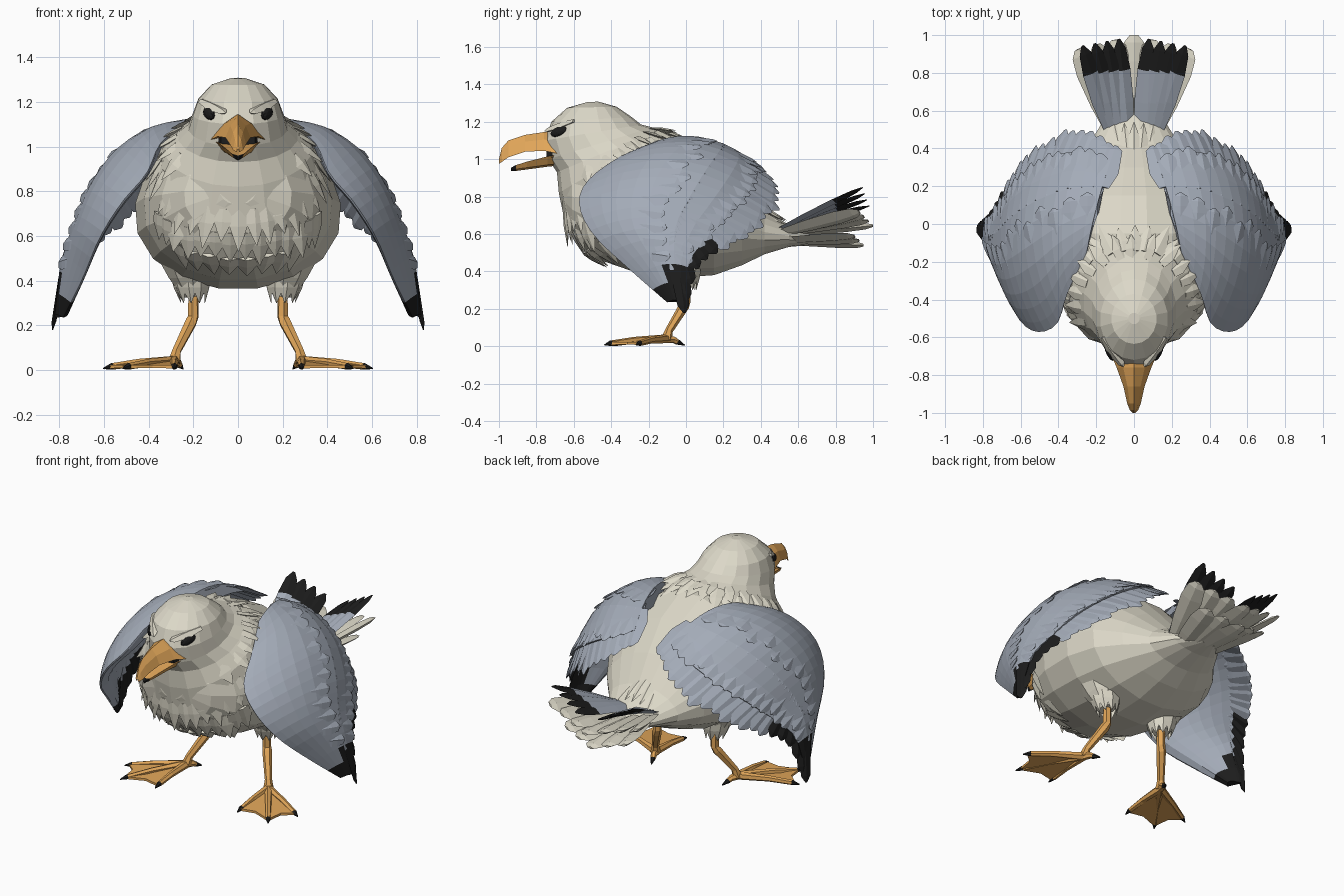
import bpy, bmesh, math, random
from mathutils import Vector as V
from mathutils.bvhtree import BVHTree

if "Cube" in bpy.data.objects:
    bpy.data.objects.remove(bpy.data.objects["Cube"])
random.seed(4)
PI, sin, cos = math.pi, math.sin, math.cos

def material(name, rgb):
    m = bpy.data.materials.new(name)
    m.diffuse_color = (*rgb, 1)
    m.use_nodes = True
    m.node_tree.nodes["Principled BSDF"].inputs["Base Color"].default_value = m.diffuse_color
    return m
WHITE = material("cream white", (0.72, 0.69, 0.58))
GREY = material("slate grey", (0.37, 0.41, 0.48))
BLACK = material("black", (0.012, 0.012, 0.012))
ORANGE = material("orange", (0.75, 0.38, 0.10))

def make(name, bm, mats, mirror=False):
    bmesh.ops.recalc_face_normals(bm, faces=bm.faces)
    me = bpy.data.meshes.new(name)
    bm.to_mesh(me)
    ob = bpy.data.objects.new(name, me)
    bpy.context.collection.objects.link(ob)
    for m in mats:
        me.materials.append(m)
    if mirror:
        ob.modifiers.new("mirror", 'MIRROR').use_mirror_merge = False

def loft(bm, rings, mat=lambda i: 0):
    """Skin closed rings of points and cap both ends."""
    vs = [[bm.verts.new(p) for p in r] for r in rings]
    n = len(vs[0])
    for i in range(len(vs) - 1):
        for j in range(n):
            k = (j + 1) % n
            bm.faces.new((vs[i][j], vs[i][k], vs[i + 1][k], vs[i + 1][j])).material_index = mat(i)
    bm.faces.new(vs[0][::-1]).material_index = mat(0)
    bm.faces.new(vs[-1]).material_index = mat(len(vs) - 2)

BLADE = ((0, .6), (.35, 1), (.6, 1), (.9, .7), (1, .15))
SPIKE = ((0, .9), (.4, 1), (.7, .55), (1, .04))
ROUND = ((0, .4), (.4, .85), (.75, 1), (.93, .8), (1, .35))

def feather(bm, base, tip, nrm, w, tip_m=0, shape=BLADE, th=0.012, tf=None):
    """Blade with a diamond cross-section; tf moves the colour border."""
    base, tip = V(base), V(tip)
    d = tip - base
    side = d.cross(V(nrm)).normalized()
    n = side.cross(d).normalized() * th
    rings = []
    for i, (t, k) in enumerate(shape):
        c, s, h = base + d * (tf if tf and i == 2 else t), side * w * k, n * k
        rings.append([c + s, c + h, c - s, c - h])
    loft(bm, rings, lambda i: tip_m if i >= 2 else 0)

def tube(bm, pts, radii, sides=6, mat=lambda i: 0):
    """Tapered tube along points."""
    pts = [V(p) for p in pts]
    rings = []
    for i, p in enumerate(pts):
        d = (pts[min(i + 1, len(pts) - 1)] - pts[max(i - 1, 0)]).normalized()
        a = d.cross(V((0.3, 1, 0.2))).normalized()
        b = d.cross(a)
        rings.append([p + (a * cos(2 * PI * j / sides) + b * sin(2 * PI * j / sides)) * radii[i] for j in range(sides)])
    loft(bm, rings, mat)

# Body: egg-shaped sections along y (y, bottom, top, half width)
bm = bmesh.new()
loft(bm, [[(w * cos(a) * (1 - .12 * sin(a)), y, (zb + zt) / 2 + (zt - zb) / 2 * sin(a))
           for a in (2 * PI * j / 18 for j in range(18))]
          for y, zb, zt, w in ((-.66, .74, .88, .08), (-.61, .60, 1.0, .24), (-.5, .47, 1.10, .34),
                               (-.3, .40, 1.14, .42), (-.05, .36, 1.13, .46), (.15, .375, 1.04, .43),
                               (.3, .43, .88, .34), (.42, .49, .73, .24), (.55, .53, .65, .16), (.66, .54, .60, .07))])
bmesh.ops.recalc_face_normals(bm, faces=bm.faces)
bm.normal_update()
body_tree = BVHTree.FromBMesh(bm)
make("body", bm, [WHITE])

# Head and neck cowl: tilted rings given by front (y, z), back (y, z), half width
COWL = (((-.53, 1.305), (-.47, 1.308), .03), ((-.635, 1.275), (-.37, 1.28), .12),
        ((-.72, 1.2), (-.29, 1.225), .18), ((-.755, 1.1), (-.24, 1.185), .205),
        ((-.735, 1.0), (-.18, 1.17), .225), ((-.69, .93), (-.14, 1.16), .27),
        ((-.68, .82), (-.11, 1.155), .33), ((-.645, .65), (-.08, 1.14), .37))

def ring_point(r, a):
    (fy, fz), (by, bz), w = r
    c = cos(a) / 2
    return V((w * sin(a), (fy + by) / 2 + (fy - by) * c, (fz + bz) / 2 + (fz - bz) * c))
bm = bmesh.new()
loft(bm, [[ring_point(r, 2 * PI * j / 18) for j in range(18)] for r in COWL])
make("head_and_neck", bm, [WHITE])

# Ragged ruff feathers round the cowl edge and on the breast
bm = bmesh.new()
for idx, n, ln in ((6, 22, .06), (7, 34, .10)):
    for j in range(n):
        a = 2 * PI * (j + random.uniform(-.2, .2)) / n
        if idx == 6 and cos(a) > .5:
            continue
        p, q = ring_point(COWL[idx], a), ring_point(COWL[idx - 1], a)
        d = (p - q).normalized()
        out = (p - (ring_point(COWL[idx], 0) + ring_point(COWL[idx], PI)) / 2).normalized()
        feather(bm, p - d * .06 - out * .012, p + d * ln * random.uniform(.6, 1.2) + out * .014, out, .04, shape=SPIKE)
for r, lim, n in ((((-.58, .55), (-.05, .85), .40), 1.1, 14), (((-.48, .47), (0, .7), .40), .7, 8)):
    for j in range(n):
        p, nor, _, _ = body_tree.find_nearest(ring_point(r, -lim + 2 * lim * j / (n - 1)))
        d = V((0, .45, -1))
        d = (d - nor * d.dot(nor)).normalized()
        feather(bm, p - d * .07 - nor * .008, p + d * random.uniform(.05, .10) + nor * .025, nor, .045, shape=SPIKE)
# upper tail coverts
for i in range(-3, 4):
    feather(bm, (.035 * i, .38, .755 - .008 * i * i), (.052 * i, .54 - .006 * abs(i), .672 - .005 * i * i),
            (.1 * i, .5, 1), .035, shape=SPIKE)
make("ruff_feathers", bm, [WHITE])

# Eyes and frowning brows
bm = bmesh.new()
bmesh.ops.create_icosphere(bm, subdivisions=2, radius=1)
for v in bm.verts:
    x, y, z = v.co
    v.co = V((.13 + x * .02 + y * .018, -.68 + y * .045, 1.148 + z * .027 + y * .012))
make("eye", bm, [BLACK], True)
bm = bmesh.new()
feather(bm, (.165, -.60, 1.205), (.055, -.755, 1.15), (.4, -.3, 1), .028, th=.016)
make("brow", bm, [WHITE], True)

# Beak halves: sections (y, bottom, top, half width)
bm = bmesh.new()
loft(bm, [[(-w, y, b), (-w * .62, y, b + (t - b) * .6), (0, y, t), (w * .62, y, b + (t - b) * .6),
           (w, y, b), (0, y, b + .015)]
          for y, b, t, w in ((-.66, 1.025, 1.14, .135), (-.76, 1.045, 1.145, .092), (-.86, 1.04, 1.13, .056),
                             (-.95, 1.01, 1.10, .036), (-.985, .985, 1.06, .022), (-1.0, .975, 1.0, .006))])
make("upper_beak", bm, [ORANGE])
bm = bmesh.new()
loft(bm, [[(-w, y, t), (-w * .6, y, b + .01), (0, y, b), (w * .6, y, b + .01), (w, y, t), (0, y, t - .008)]
          for y, b, t, w in ((-.64, .97, 1.03, .125), (-.74, .96, 1.015, .085), (-.85, .945, .987, .05),
                             (-.91, .937, .968, .028), (-.935, .938, .955, .008))], lambda i: int(i == 3))
make("lower_beak", bm, [ORANGE, BLACK])
bm = bmesh.new()
loft(bm, [[(-w, y, 1.01), (w, y, 1.01), (w, y, 1.045), (-w, y, 1.045)] for y, w in ((-.66, .11), (-.745, .075))])
make("mouth_inside", bm, [BLACK])

# Wing surface: rows from shoulder to tip (leading, middle, trailing point)
ROWS = [[V(p) for p in r] for r in (
    ((.25, -.15, 1.10), (.19, .12, 1.11), (.10, .40, .96)), ((.35, -.36, 1.01), (.38, .07, 1.08), (.24, .48, .86)),
    ((.41, -.53, .88), (.55, -.02, .98), (.40, .46, .75)), ((.52, -.57, .75), (.665, -.10, .83), (.56, .36, .65)),
    ((.62, -.49, .59), (.735, -.15, .66), (.67, .22, .55)), ((.70, -.29, .40), (.79, -.11, .47), (.765, .06, .43)),
    ((.80, -.06, .20), (.82, -.04, .20), (.83, -.01, .18)))]

def spline(p, f):
    i = max(0, min(int(f), len(p) - 2))
    t = f - i
    a, b, c, d = p[max(i - 1, 0)], p[i], p[i + 1], p[min(i + 2, len(p) - 1)]
    return (b * 2 + (c - a) * t + (a * 2 - b * 5 + c * 4 - d) * t * t + (b * 3 - a - c * 3 + d) * t ** 3) * .5

def wing(v, u):
    L, M, T = (spline([r[k] for r in ROWS], v * 6) for k in range(3))
    return L * (1 - u) ** 2 + (M * 2 - (L + T) * .5) * 2 * u * (1 - u) + T * u * u

def wing_normal(v, u):
    v = min(max(v, .02), .92)
    n = (wing(v, u + .02) - wing(v, u - .02)).cross(wing(v + .02, u) - wing(v - .02, u)).normalized()
    return n if n.dot(V((1, 0, .8))) > 0 else -n

bm = bmesh.new()
rings = []
for i in range(19):
    v = .96 * i / 18
    us = [.88 * (k / 9) ** 1.3 for k in range(10)]
    rings.append([wing(v, u) for u in us] + [wing(v, u) - wing_normal(v, u) * (.01 + (1 - .75 * v) * .095 * sin(
        PI * (u / .88) ** .45)) for u in us[::-1]])
loft(bm, rings)
for f in bm.faces:
    c = f.calc_center_median()
    f.material_index = int(c.z < min(.45, .53 + 1.3 * c.y))
make("wing", bm, [GREY, BLACK], True)

# Wing feathers: flight feathers with black primaries, then covert rows
bm = bmesh.new()
for j in range(20):
    v = j / 19
    k = max(0, (v - .5) / .5)
    vb = v - .25 * k
    nr = wing_normal(vb, .8)
    feather(bm, wing(vb, .64) - nr * .006, wing(v, 1.01 + .03 * random.random()), nr, .06 - .013 * k,
            int(v > .72), tf=.4)
for u0, u1, n, w in ((.56, .88, 16, .058), (.3, .56, 12, .055)):
    for j in range(n):
        v = .04 + .76 * j / (n - 1)
        nr = wing_normal(v, u1)
        feather(bm, wing(v, u0) - nr * .012, wing(v + .03, u1 + random.uniform(-.03, .03)) + nr * .01,
                nr, w * (1 - .4 * v), th=.012)
make("wing_feathers", bm, [GREY, BLACK], True)

# Tail: white fan in two layers, grey black-tipped feathers above
bm = bmesh.new()
for h, y, z, lim in ((.56, .95, .54, 2), (.59, 1.0, .645, 3)):
    for i in range(-lim, lim + 1):
        k = abs(i)
        feather(bm, (.035 * i, .45, h), (.099 * i, y - .025 * k, z + .025 * k), (-.22 * i, -.15, 1), .066,
                shape=ROUND, th=.02)
make("tail_fan", bm, [WHITE])
bm = bmesh.new()
for i in range(4):
    feather(bm, (.03 + .032 * i, .46 + .01 * i, .62), (.08 + .064 * i, .98 - .012 * i, .75 + .033 * i),
            (-.35, -.3, 1), .048, 1, tf=.68)
make("tail_top_feathers", bm, [GREY, BLACK], True)

# Feathered thighs and legs
bm = bmesh.new()
tube(bm, [(.23, -.03, .55), (.215, -.015, .43), (.2, 0, .335)], [.15, .10, .05], 9)
for j in range(9):
    o = V((cos(2 * PI * j / 9), sin(2 * PI * j / 9), 0))
    feather(bm, V((.21, -.01, .42)) + o * .08, V((.2, 0, .30)) + o * .055, o, .035, shape=SPIKE)
make("thigh", bm, [WHITE], True)
bm = bmesh.new()
tube(bm, [(.2, 0, .38), (.2, 0, .24), (.21, -.01, .215), (.275, -.09, .085), (.285, -.105, .035)],
     [.022, .025, .028, .021, .03])
make("leg", bm, [ORANGE], True)

# Webbed feet with black claws
HEEL, A, B, C = V((.285, -.105, .04)), V((.285, -.39, .015)), V((.50, -.415, .015)), V((.58, -.255, .015))
bm = bmesh.new()
outline = [HEEL, A, (A + B) * .45 + HEEL * .1, B, (B + C) * .45 + HEEL * .1, C]
loft(bm, [[p + V((0, 0, h)) for p in outline] for h in (-.008, .006)])
up = V((0, 0, .006))
for t in (A, B, C, V((.255, -.03, .018))):
    d = (t - HEEL).normalized()
    tube(bm, [HEEL, HEEL.lerp(t, .55) + up, t - d * .02, t - d * .015, t + d * .025 - up],
         [.024, .018, .015, .015, .003], 6, lambda i: int(i >= 2))
make("foot", bm, [ORANGE, BLACK], True)
